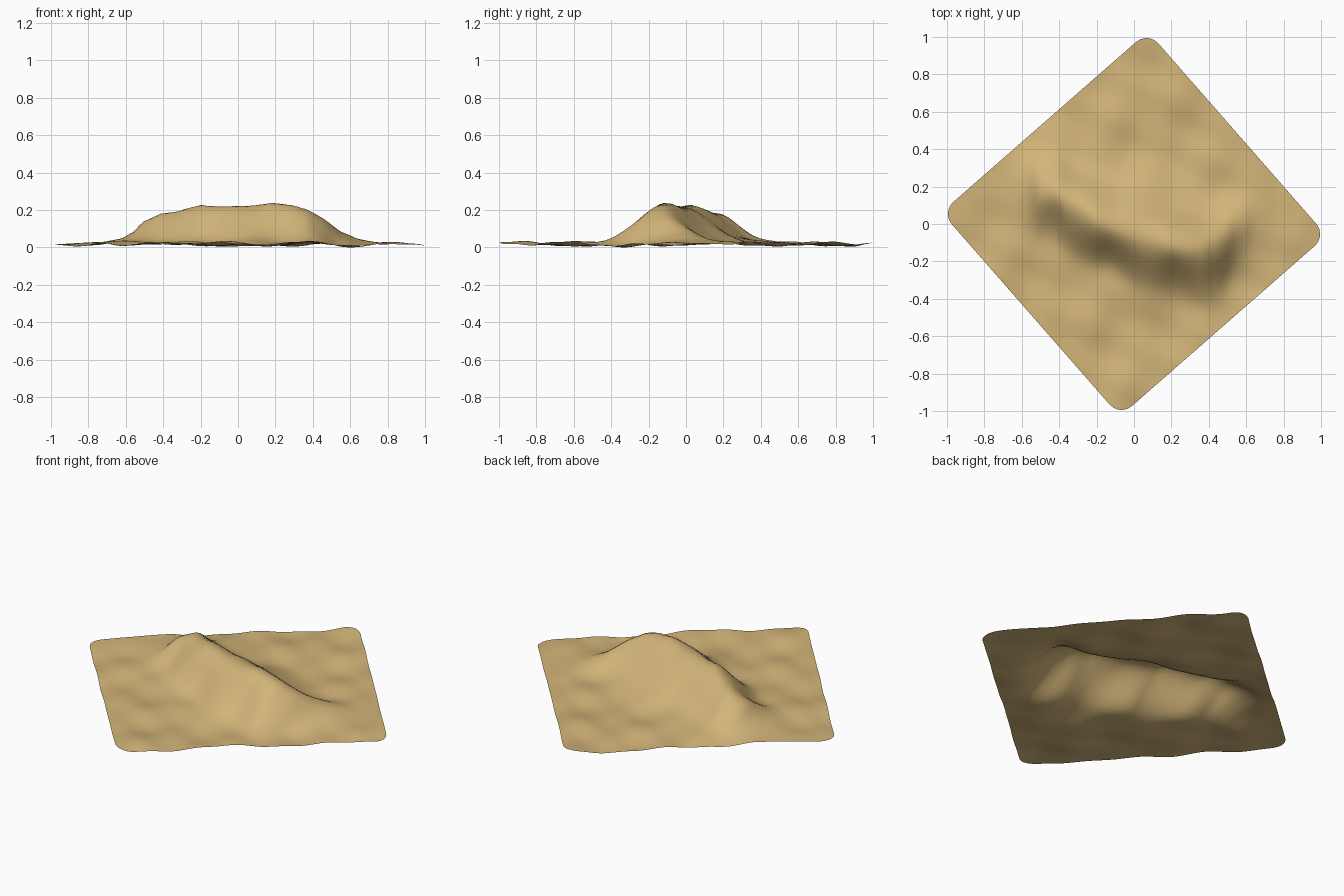
import bpy, bmesh, math

if "Cube" in bpy.data.objects:
    bpy.data.objects.remove(bpy.data.objects["Cube"])

N = 56                      # grid divisions
HU, HV, R = 0.734, 0.725, 0.085   # half sides and corner radius
ANGLE = math.radians(41.2)  # sheet rotation
BASE = 0.03

# ridge crest: x, y of crest, height
CREST = [(-0.85, 0.22, 0.03), (-0.72, 0.20, 0.04), (-0.62, 0.18, 0.06), (-0.56, 0.17, 0.095),
         (-0.51, 0.165, 0.15), (-0.41, 0.16, 0.20), (-0.33, 0.11, 0.205), (-0.20, 0.02, 0.24),
         (-0.08, -0.03, 0.23), (0.05, -0.07, 0.235), (0.18, -0.11, 0.25), (0.30, -0.13, 0.235),
         (0.37, -0.13, 0.215), (0.46, -0.10, 0.165), (0.55, -0.03, 0.095), (0.64, 0.04, 0.055),
         (0.75, 0.08, 0.035), (0.85, 0.10, 0.03)]


def crest(x):
    x = max(CREST[0][0], min(CREST[-1][0], x))
    for a, b in zip(CREST, CREST[1:]):
        if x <= b[0]:
            t = (x - a[0]) / (b[0] - a[0])
            return a[1] + t * (b[1] - a[1]), a[2] + t * (b[2] - a[2])
    return CREST[-1][1:]


def ripples(x, y):
    return (0.006 * math.sin(9 * x + 5 * y + 1) + 0.006 * math.sin(13 * y - 6 * x)
            + 0.004 * math.sin(21 * x - 8 * y + 2) + 0.003 * math.sin(27 * y + 12 * x))


def height(x, y):
    c, h = crest(x)
    d = y - c
    if d < 0:               # front face with spurs and hollows
        w = 0.18 + 0.025 * math.cos(2 * math.pi * (x + 0.29) / 0.34)
    else:                   # longer back slope, shorter toward the ends
        w = 0.17 + 0.06 * math.exp(-((x - 0.02) / 0.3) ** 2)
    f = math.exp(-(abs(d) / w) ** 2)
    return BASE + (h - BASE) * f + ripples(x, y) * (1 - 0.7 * f)


def round_corner(u, v):
    a, b = abs(u) - (HU - R), abs(v) - (HV - R)
    if a > 0 and b > 0:
        s = max(a, b) / math.hypot(a, b)
        u = math.copysign(HU - R + a * s, u)
        v = math.copysign(HV - R + b * s, v)
    return u, v


# sand sheet: rounded square grid, rotated and raised into a ridge
bm = bmesh.new()
bmesh.ops.create_grid(bm, x_segments=N, y_segments=N, size=1)
ca, sa = math.cos(ANGLE), math.sin(ANGLE)
for p in bm.verts:
    u, v = round_corner(p.co.x * HU, p.co.y * HV)
    x, y = u * ca - v * sa, u * sa + v * ca
    p.co = (x, y, height(x, y))
low = min(p.co.z for p in bm.verts)
for p in bm.verts:
    p.co.z -= low
mesh = bpy.data.meshes.new("sand_dune")
bm.to_mesh(mesh)
bm.free()
dune = bpy.data.objects.new("sand_dune", mesh)
bpy.context.collection.objects.link(dune)
mesh.polygons.foreach_set("use_smooth", [True] * len(mesh.polygons))

sand = bpy.data.materials.new("sand")
sand.diffuse_color = (0.65, 0.46, 0.19, 1)
sand.use_nodes = True
sand.node_tree.nodes["Principled BSDF"].inputs["Base Color"].default_value = sand.diffuse_color
mesh.materials.append(sand)
